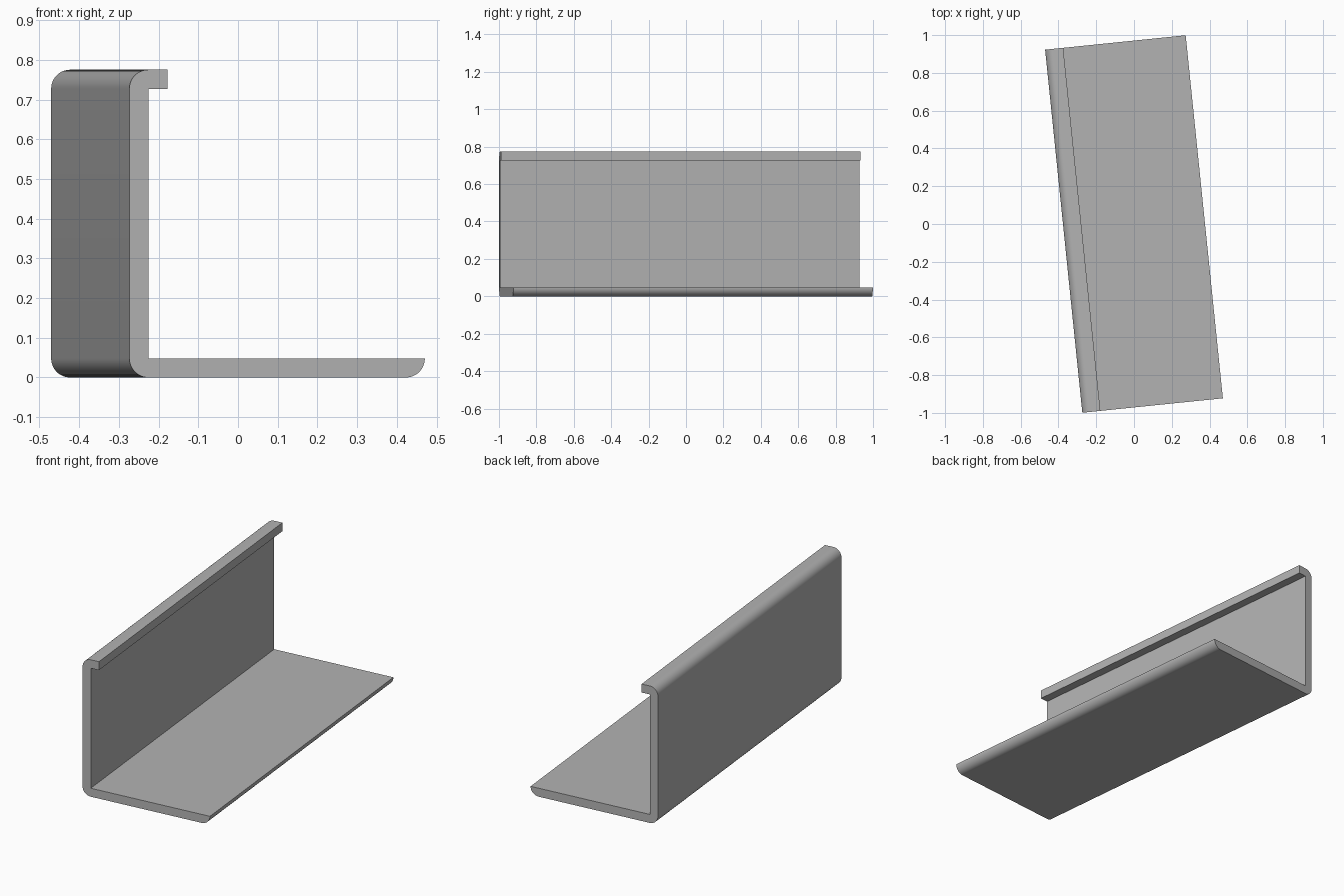
import bpy, bmesh, math
from mathutils import Matrix

cube = bpy.data.objects.get("Cube")
if cube:
    bpy.data.objects.remove(cube, do_unlink=True)

LENGTH, WIDTH, HEIGHT = 1.932, 0.748, 0.775
T = 0.048            # sheet thickness, also the bend radius
LIP = 2 * T          # reach of the top lip
TURN = math.radians(5.85)
ARC_STEPS = 12

grey = bpy.data.materials.new("plain_grey")
grey.use_nodes = True
colour = (0.45, 0.45, 0.45, 1)
grey.diffuse_color = colour
grey.node_tree.nodes["Principled BSDF"].inputs["Base Color"].default_value = colour


def arc(cx, cz, start):
    """Quarter circle of radius T, clockwise from the start angle."""
    angles = [math.radians(start - 90 * i / ARC_STEPS) for i in range(ARC_STEPS + 1)]
    return [(cx + T * math.cos(a), cz + T * math.sin(a)) for a in angles]


# Cross-section of the folded sheet
l, r = -WIDTH / 2, WIDTH / 2
profile = (
    arc(r - T, T, 0)                                   # rounded free edge
    + arc(l + T, T, 270)                               # bottom bend
    + arc(l + T, HEIGHT - T, 180)                      # top bend
    + [(l + LIP, HEIGHT), (l + LIP, HEIGHT - T)]       # lip end
    + [(l + T, HEIGHT - T), (l + T, T)]                # inner wall
)

# Extrude the section along its length, then turn it on the ground
bm = bmesh.new()
section = bm.faces.new([bm.verts.new((x, -LENGTH / 2, z)) for x, z in profile])
swept = bmesh.ops.extrude_face_region(bm, geom=[section], use_keep_orig=True)
far = [v for v in swept["geom"] if isinstance(v, bmesh.types.BMVert)]
bmesh.ops.translate(bm, verts=far, vec=(0, LENGTH, 0))
bmesh.ops.recalc_face_normals(bm, faces=bm.faces)
bm.transform(Matrix.Rotation(TURN, 4, "Z"))

mesh = bpy.data.meshes.new("folded_channel")
bm.to_mesh(mesh)
bm.free()
mesh.materials.append(grey)
channel = bpy.data.objects.new("folded_channel", mesh)
bpy.context.collection.objects.link(channel)

# Smooth bends, sharp edges elsewhere
bpy.ops.object.select_all(action="DESELECT")
channel.select_set(True)
bpy.context.view_layer.objects.active = channel
bpy.ops.object.shade_smooth_by_angle(angle=math.radians(30))
